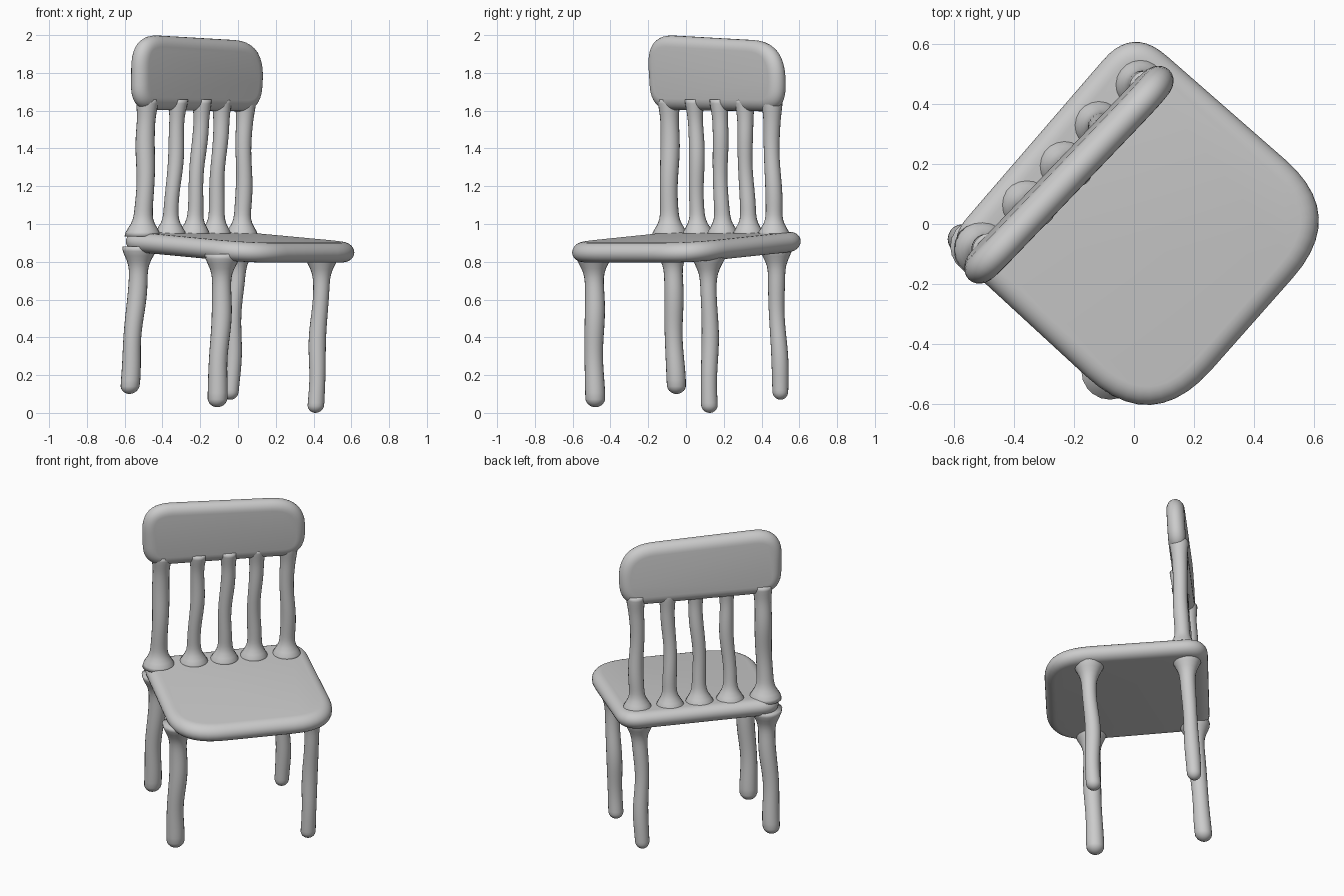
import bpy, bmesh, math, random
from mathutils import Vector

if "Cube" in bpy.data.objects:
    bpy.data.objects.remove(bpy.data.objects["Cube"])

random.seed(4)


def finish(name, bm):
    bmesh.ops.recalc_face_normals(bm, faces=bm.faces)
    mesh = bpy.data.meshes.new(name)
    bm.to_mesh(mesh)
    bm.free()
    mesh.shade_smooth()
    obj = bpy.data.objects.new(name, mesh)
    bpy.context.collection.objects.link(obj)
    return obj


def skin(name, rings):
    """Bridge equal-length rings of points and cap both ends."""
    bm = bmesh.new()
    rows = [[bm.verts.new(p) for p in ring] for ring in rings]
    n = len(rows[0])
    for a, b in zip(rows, rows[1:]):
        for i in range(n):
            j = (i + 1) % n
            bm.faces.new((a[i], a[j], b[j], b[i]))
    bm.faces.new(rows[0][::-1])
    bm.faces.new(rows[-1])
    return finish(name, bm)


def rounded_outline(corners, steps=10):
    """Counter-clockwise outline; each corner is (x, y, rounding length)."""
    pts = []
    for i, (x, y, d) in enumerate(corners):
        c = Vector((x, y))
        p = c + (Vector(corners[i - 1][:2]) - c).normalized() * d
        q = c + (Vector(corners[(i + 1) % len(corners)][:2]) - c).normalized() * d
        for k in range(steps + 1):
            t = k / steps
            pts.append(p * (1 - t) ** 2 + c * 2 * t * (1 - t) + q * t * t)
    return pts


def slab(name, corners, half, place):
    """Pillow-edged plate; place maps (x, y, height) into the model."""
    pts = rounded_outline(corners)
    normals = []
    for i in range(len(pts)):
        t = (pts[(i + 1) % len(pts)] - pts[i - 1]).normalized()
        normals.append(Vector((t.y, -t.x)))
    rings = []
    for k in range(13):
        a = math.pi * (k / 12 - 0.5)
        inset = (1 - math.cos(a)) * half * 1.15
        rings.append([place(p.x - m.x * inset, p.y - m.y * inset, half * math.sin(a))
                      for p, m in zip(pts, normals)])
    return skin(name, rings)


def rod(name, start, end, r, flare_start=0.0, flare_end=0.0, round_start=False):
    """Slightly wobbly round bar, flared where it melts into a plate."""
    a, b = Vector(start), Vector(end)
    length = (b - a).length
    stops = [length * k / 32 for k in range(33)]
    if round_start:
        stops = [r * (1 - math.cos(math.pi / 2 * (k + 0.3) / 6)) for k in range(6)] + \
                [s for s in stops if s > r]
    phase = [random.uniform(0, 6.28) for _ in range(2)]
    rings = []
    for s in stops:
        radius = r * (1 + 0.04 * math.sin(s * 14 + phase[1]))
        radius += flare_start * math.exp(-(s / 0.06) ** 2)
        radius += flare_end * math.exp(-((length - s) / 0.075) ** 2)
        if round_start and s < r:
            radius *= math.sqrt(1 - (1 - s / r) ** 2)
        sway = 0.006 * math.sin(math.pi * s / length)
        c = a.lerp(b, s / length)
        c += Vector((math.sin(s * 11 + phase[0]), math.cos(s * 9 + phase[1]), 0)) * sway
        rings.append([c + Vector((math.cos(t), math.sin(t), 0)) * radius
                      for t in (2 * math.pi * i / 20 for i in range(20))])
    return skin(name, rings)


# Seat: turned square, wide round front corners, rising toward the back edge
def seat_point(x, y, h):
    return Vector((x, y, 0.88 + 0.07 * (-0.744 * x + 0.668 * y) + h))


slab("seat", [(-0.635, -0.07, 0.12), (0.06, -0.71, 0.30), (0.715, 0.03, 0.28), (-0.005, 0.66, 0.15)],
     0.053, seat_point)

# Legs: rounded foot at the bottom, flared into the seat
legs = {
    "back_left_leg": ((-0.575, -0.05, 0.10), (-0.52, -0.075, 0.88), 0.049),
    "front_left_leg": ((-0.11, -0.48, 0.03), (-0.08, -0.49, 0.84), 0.051),
    "front_right_leg": ((0.41, 0.125, 0.0), (0.445, 0.12, 0.84), 0.044),
    "back_right_leg": ((-0.04, 0.50, 0.07), (0.0, 0.475, 0.88), 0.043),
}
for name, (foot, top, r) in legs.items():
    rod(name, foot, top, r, flare_end=0.045, round_start=True)

# Back posts and spindles: (bottom x, y), (top x, y), radius
bars = [
    ((-0.505, -0.085), (-0.48, -0.09), 0.049),
    ((-0.36, 0.065), (-0.315, 0.045), 0.040),
    ((-0.235, 0.195), (-0.19, 0.175), 0.040),
    ((-0.12, 0.33), (-0.085, 0.31), 0.040),
    ((0.02, 0.465), (0.04, 0.455), 0.043),
]
for i, (low, high, r) in enumerate(bars):
    name = "back_post" if i in (0, 4) else "back_spindle"
    rod(f"{name}_{i + 1}", (*low, 0.935), (*high, 1.66), r, flare_start=0.045, flare_end=0.012)


# Headrest: rounded plate along the back edge, leaning slightly forward
def rest_point(u, v, h):
    along, back = Vector((0.693, 0.721, 0)), Vector((-0.721, 0.693, 0))
    lean = 0.05 * (1.92 - v)
    return Vector((-0.2125, 0.16, v)) + along * u + back * (h + lean)


slab("headrest", [(-0.475, 1.605, 0.13), (0.475, 1.595, 0.13), (0.495, 1.965, 0.22), (-0.49, 2.005, 0.18)],
     0.052, rest_point)
